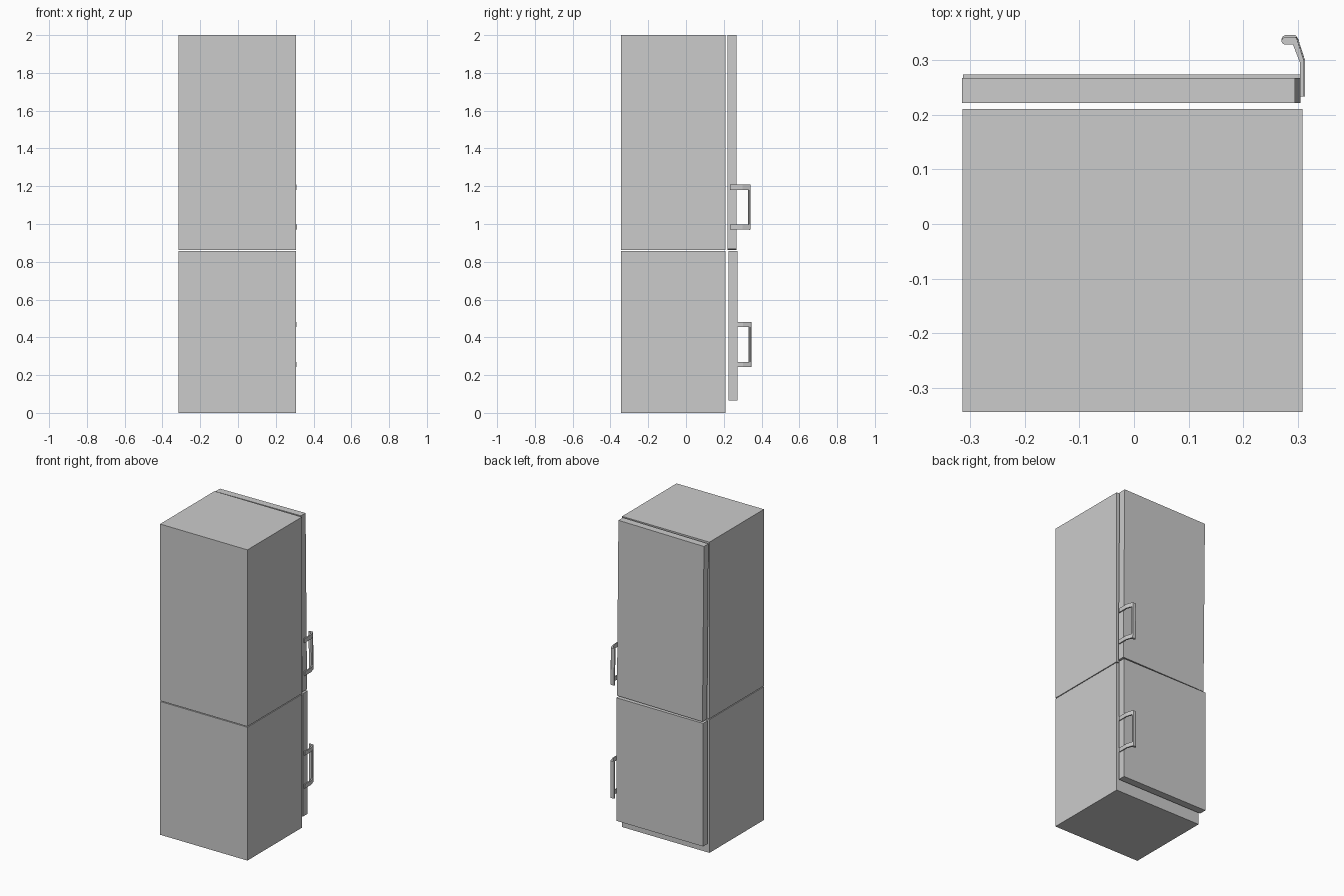
import bpy, bmesh
from mathutils import Matrix, Vector

if "Cube" in bpy.data.objects:
    bpy.data.objects.remove(bpy.data.objects["Cube"])


def finish(name, bm):
    bmesh.ops.recalc_face_normals(bm, faces=bm.faces)
    mesh = bpy.data.meshes.new(name)
    bm.to_mesh(mesh)
    bm.free()
    obj = bpy.data.objects.new(name, mesh)
    bpy.context.collection.objects.link(obj)
    return obj


def box(name, lo, hi):
    bm = bmesh.new()
    bmesh.ops.create_cube(bm, size=1)
    lo, hi = Vector(lo), Vector(hi)
    bmesh.ops.scale(bm, vec=hi - lo, verts=bm.verts)
    bmesh.ops.translate(bm, vec=(lo + hi) / 2, verts=bm.verts)
    return finish(name, bm)


def prism(bm, profile, z0, z1):
    face = bm.faces.new([bm.verts.new((x, y, z0)) for x, y in profile])
    ext = bmesh.ops.extrude_face_region(bm, geom=[face])
    verts = [g for g in ext["geom"] if isinstance(g, bmesh.types.BMVert)]
    bmesh.ops.translate(bm, vec=(0, 0, z1 - z0), verts=verts)


def tilt(obj, angle, pivot):
    p = Matrix.Translation(pivot)
    obj.data.transform(p @ Matrix.Rotation(angle, 4, 'Y') @ p.inverted())


# Handle cross-sections: bent bracket arm and rounded grip bar
ARM = [(0.304, 0.236), (0.311, 0.236), (0.311, 0.302), (0.2985, 0.341),
       (0.291, 0.341), (0.291, 0.331), (0.304, 0.298)]
GRIP = [(0.298, 0.342), (0.295, 0.3455), (0.277, 0.3455), (0.272, 0.343),
        (0.2695, 0.338), (0.272, 0.333), (0.277, 0.331), (0.291, 0.331), (0.297, 0.336)]


def handle(name, z0, z1, dy):
    bm = bmesh.new()
    move = lambda pts: [(x, y + dy) for x, y in pts]
    prism(bm, move(ARM), z0, z0 + 0.027)
    prism(bm, move(ARM), z1 - 0.027, z1)
    prism(bm, move(GRIP), z0, z1)
    return finish(name, bm)


# Cabinets: freezer below, fridge above, thin gap between
box("lower_cabinet", (-0.314, -0.344, 0), (0.308, 0.21, 0.858))
box("upper_cabinet", (-0.314, -0.344, 0.863), (0.308, 0.21, 2))

# Doors stand slightly off the cabinets
box("lower_door", (-0.313, 0.226, 0.065), (0.305, 0.273, 0.857))
upper_door = box("upper_door", (-0.304, 0.221, 0.866), (0.305, 0.267, 1.997))

# Handles on the right edge of each door
handle("lower_handle", 0.243, 0.481, 0)
upper_handle = handle("upper_handle", 0.969, 1.207, -0.003)

# The upper door hangs slightly tilted, with its handle
for obj in (upper_door, upper_handle):
    tilt(obj, -0.0095, (0.0, 0.244, 0.866))
upper_handle.data.transform(Matrix.Translation((0.003, 0, -0.002)))
